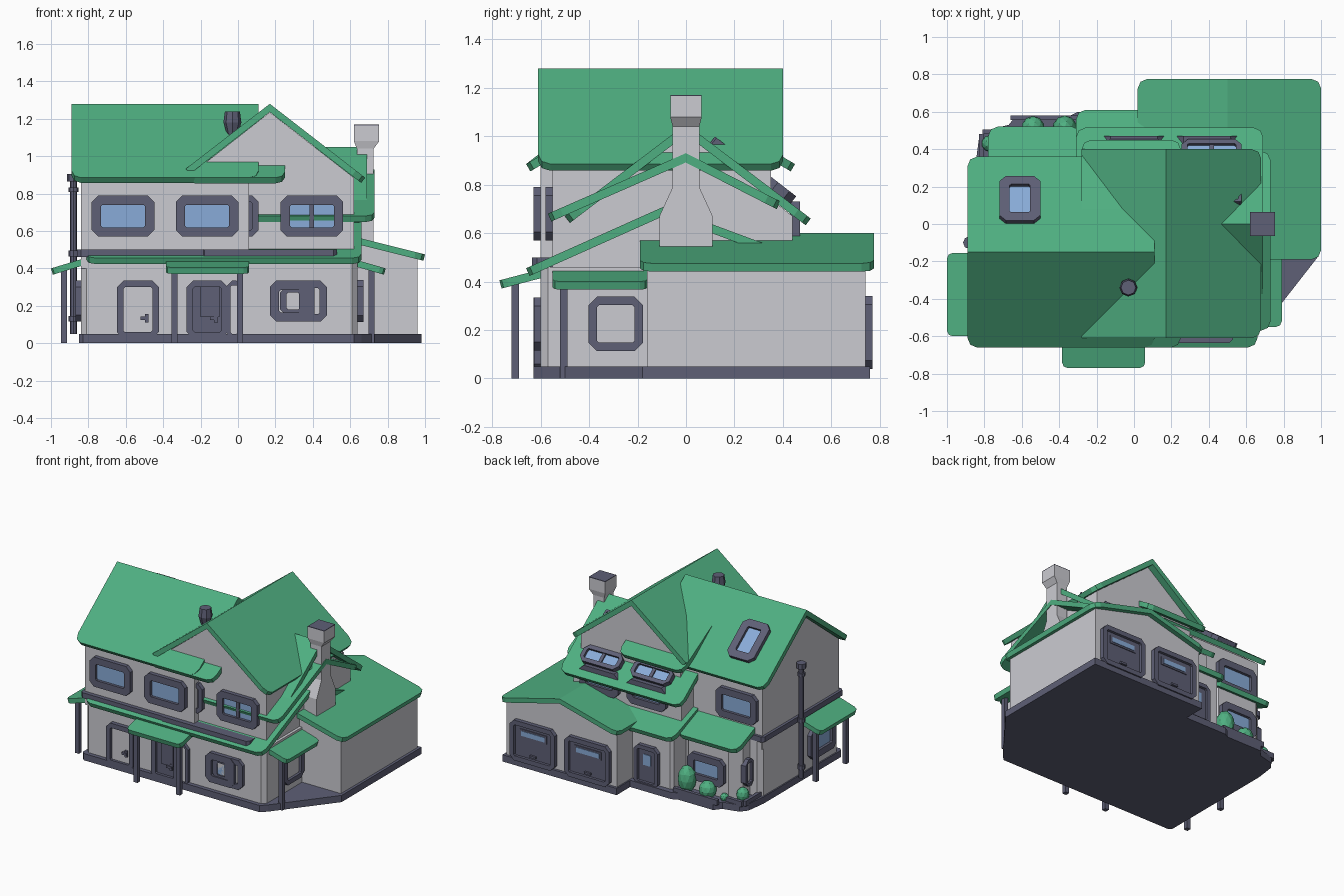
import bpy, bmesh, math
from mathutils import Vector, Matrix

if "Cube" in bpy.data.objects:
    bpy.data.objects.remove(bpy.data.objects["Cube"])


def material(name, rgb):
    m = bpy.data.materials.new(name)
    m.diffuse_color = (*rgb, 1)
    m.use_nodes = True
    m.node_tree.nodes["Principled BSDF"].inputs["Base Color"].default_value = m.diffuse_color
    return m


GREEN = material("roof green", (0.078, 0.43, 0.22))
WALL = material("wall grey", (0.60, 0.60, 0.64))
SLATE = material("slate trim", (0.112, 0.115, 0.18))
GLASS = material("window blue", (0.25, 0.41, 0.69))


def mesh(name, verts, faces, mat, M=None):
    bm = bmesh.new()
    vs = [bm.verts.new(M @ Vector(v) if M else v) for v in verts]
    for f in faces:
        bm.faces.new([vs[i] for i in f])
    bmesh.ops.recalc_face_normals(bm, faces=bm.faces)
    me = bpy.data.meshes.new(name)
    bm.to_mesh(me)
    bm.free()
    me.materials.append(mat)
    ob = bpy.data.objects.new(name, me)
    bpy.context.collection.objects.link(ob)
    return ob


def solid(name, low, high, mat, M=None):
    """Closed solid between two matching outlines."""
    n = len(low)
    faces = [range(n), range(n, 2 * n)]
    faces += [(i, (i + 1) % n, n + (i + 1) % n, n + i) for i in range(n)]
    return mesh(name, low + high, faces, mat, M)


def prism(name, pts, axis, a, b, mat, M=None):
    put = {'x': lambda p, d: (d, *p), 'y': lambda p, d: (p[0], d, p[1]), 'z': lambda p, d: (*p, d)}[axis]
    return solid(name, [put(p, a) for p in pts], [put(p, b) for p in pts], mat, M)


def octo(x0, x1, y0, y1, c=0.02):
    return [(x0 + c, y0), (x1 - c, y0), (x1, y0 + c), (x1, y1 - c),
            (x1 - c, y1), (x0 + c, y1), (x0, y1 - c), (x0, y0 + c)]


def box(name, x0, x1, y0, y1, z0, z1, mat, M=None):
    return prism(name, [(x0, y0), (x1, y0), (x1, y1), (x0, y1)], 'z', z0, z1, mat, M)


def panel(name, axis, u0, u1, ridge, eave, zr, ze, t=0.035, r=0.05):
    """One roof slope with rounded eave corners, running along axis."""
    s = 1 if eave > ridge else -1
    k = (zr - ze) / abs(eave - ridge)
    n = Vector((s * k, 1)).normalized()
    arc = [(r - r * math.cos(a), r - r * math.sin(a)) for a in (0, math.pi / 4, math.pi / 2)]
    pts = [(u0, ridge)] + [(u0 + a, eave - s * b) for a, b in arc]
    pts += [(u1 - a, eave - s * b) for a, b in reversed(arc)] + [(u1, ridge)]
    top, low = [], []
    for u, v in pts:
        z = zr - k * abs(v - ridge)
        v2, z2 = (v, z - t / n.y) if v == ridge else (v - n.x * t, z - n.y * t)
        top.append((u, v, z) if axis == 'x' else (v, u, z))
        low.append((u, v2, z2) if axis == 'x' else (v2, u, z2))
    return solid(name, low, top, GREEN)


def facing(loc, n):
    """Local x = width, y = up, z = outward."""
    n = Vector(n).normalized()
    side = Vector((0, 0, 1)).cross(n).normalized()
    up = n.cross(side)
    return Matrix.Translation(loc) @ Matrix((side, up, n)).transposed().to_4x4()


def frame(name, M, w, h, fill, border=0.05, depth=0.03, bars=0, c=0.035):
    """Chamfered frame ring with a recessed fill plate and optional mullions."""
    o = octo(-w / 2, w / 2, -h / 2, h / 2, c)
    i = octo(-w / 2 + border, w / 2 - border, -h / 2 + border, h / 2 - border, 0.008)
    v = [(*p, z) for z in (-0.01, depth) for ring in (o, i) for p in ring]
    f = []
    for k in range(8):
        j = (k + 1) % 8
        f += [(k, j, 8 + j, 8 + k), (16 + k, 16 + j, 24 + j, 24 + k),
              (k, j, 16 + j, 16 + k), (8 + k, 8 + j, 24 + j, 24 + k)]
    mesh(name + "_frame", v, f, SLATE, M)
    prism(name + "_pane", i, 'z', 0.002, 0.01, fill, M)
    for b in range(bars):
        x = (b + 1) * (w - 2 * border) / (bars + 1) - w / 2 + border
        box(name + "_mullion", x - 0.012, x + 0.012, -h / 2 + border, h / 2 - border, 0, 0.02, SLATE, M)


F, B, L, R = (0, -1, 0), (0, 1, 0), (-1, 0, 0), (1, 0, 0)

# Foundation and planter kerb
prism("foundation", [(-0.83, -0.63), (0.62, -0.63), (0.66, -0.59), (0.98, -0.18), (0.98, 0.76), (0.04, 0.76),
                     (0.04, 0.6), (-0.3, 0.6), (-0.34, 0.58), (-0.63, 0.58), (-0.67, 0.53), (-0.79, 0.5),
                     (-0.83, 0.45), (-0.85, 0.3), (-0.85, -0.61)], 'z', 0, 0.05, SLATE)

# Ground floor walls
prism("ground_floor_wall", octo(-0.84, 0.64, -0.6, 0.32, 0.03), 'z', 0.04, 0.46, WALL)
prism("rear_bay_wall", octo(-0.75, -0.28, 0, 0.47, 0.07), 'z', 0.04, 0.46, WALL)
prism("rear_hall_wall", octo(-0.28, 0.2, 0, 0.56, 0.02), 'z', 0.04, 0.44, WALL)
prism("garage_wall", [(0.05, 0.04), (0.96, 0.04), (0.96, 0.45), (0.5, 0.565), (0.05, 0.45)], 'y', -0.16, 0.74, WALL)

# Upper walls: left block, front gable, right cross gable
prism("left_upper_wall", [(-0.6, 0.4), (0.3, 0.4), (0.3, 0.88), (-0.15, 1.235), (-0.6, 0.88)], 'x', -0.84, 0.06, WALL)
prism("front_gable_wall", [(-0.2, 0.4), (0.62, 0.4), (0.62, 0.885), (0.17, 1.235), (-0.2, 0.945)], 'y', -0.55, 0.35, WALL)
prism("right_gable_wall", [(-0.5, 0.4), (0.44, 0.4), (0.44, 0.67), (0, 1.01), (-0.5, 0.62)], 'x', -0.27, 0.619, WALL)

# Main gable roofs
for s, side in ((-1, "front"), (1, "back")):
    panel("left_roof_" + side, 'x', -0.89, 0.11, -0.15, -0.15 + s * 0.51, 1.28, 0.885)
    panel("short_eave_" + side, 'x', -0.28, 0.25, -0.105, -0.105 + s * 0.555, 1.21, 0.885)
panel("gable_roof_right", 'y', -0.61, 0.4, 0.17, 0.68, 1.28, 0.885)
panel("gable_roof_left", 'y', -0.61, 0.4, 0.17, -0.28, 1.28, 0.932, r=0.005)
panel("cross_roof_front", 'x', 0.1, 0.69, 0, -0.5, 1.05, 0.67)
panel("cross_roof_back", 'x', -0.31, 0.69, 0, 0.515, 1.05, 0.66)

# Pent roofs between floors
panel("upper_pent_front", 'x', 0.06, 0.73, 0, -0.57, 0.93, 0.68)
panel("upper_pent_back", 'x', 0.06, 0.73, 0, 0.39, 0.93, 0.73)
panel("lower_pent_front", 'x', -0.81, 0.66, -0.09, -0.66, 0.71, 0.455)
panel("lower_pent_back", 'x', -0.31, 0.66, -0.09, 0.61, 0.71, 0.45)
panel("rear_bay_roof", 'x', -0.78, -0.28, 0.1, 0.52, 0.63, 0.455)
panel("garage_roof_right", 'y', -0.19, 0.775, 0.5, 1.0, 0.6, 0.475)
panel("garage_roof_left", 'y', -0.19, 0.775, 0.5, 0.02, 0.6, 0.475)

# Porch roofs and posts
panel("front_porch_roof", 'x', -0.385, 0.06, -0.58, -0.77, 0.455, 0.405, r=0.03)
panel("left_porch_roof", 'y', -0.6, -0.155, -0.82, -1.0, 0.455, 0.4, r=0.03)
panel("right_porch_roof", 'y', -0.55, -0.16, 0.6, 0.79, 0.455, 0.4, r=0.03)
for x, y in ((-0.34, -0.705), (0.01, -0.705), (-0.93, -0.55), (-0.93, -0.2), (0.715, -0.505)):
    box("porch_post", x - 0.016, x + 0.016, y - 0.016, y + 0.016, 0, 0.4, SLATE)

# Belt trim
prism("belt_trim_left", octo(-0.86, 0.04, -0.63, 0.32), 'z', 0.46, 0.5, SLATE)
prism("belt_trim_front", octo(-0.2, 0.53, -0.635, -0.5), 'z', 0.46, 0.5, SLATE)

# Upper windows
for x in (-0.615, -0.165):
    frame("front_upper_window", facing((x, -0.6, 0.68), F), 0.335, 0.22, GLASS)
frame("gable_window", facing((0.395, -0.55, 0.68), F), 0.335, 0.22, GLASS, bars=1)
frame("corner_window", facing((0.03, -0.55, 0.68), F), 0.16, 0.22, SLATE, border=0.035)
frame("rear_left_window", facing((-0.64, 0.3, 0.68), B), 0.335, 0.22, GLASS)
for x in (0.39, 0.0):
    frame("rear_window", facing((x, 0.44, 0.64), B), 0.32, 0.18, GLASS)

# Skylights
k = Vector((0, 0.775, 1))
frame("roof_skylight", facing((-0.61, 0.12, 1.07), k), 0.22, 0.3, GLASS, border=0.055)
for x in (0.415, 0.0):
    frame("rear_skylight", facing((x, 0.385, 0.768), k), 0.32, 0.13, GLASS, border=0.03, bars=1)
frame("small_skylight", facing((0.55, 0.125, 0.956), k), 0.05, 0.06, SLATE, border=0.015, c=0.008)

# Ground windows
frame("front_window", facing((0.29, -0.6, 0.225), F), 0.24, 0.22, WALL)
frame("front_window_inner", facing((0.295, -0.6, 0.225), F), 0.14, 0.16, GLASS, border=0.035, depth=0.02)
frame("front_side_window", facing((0.4, -0.6, 0.225), F), 0.15, 0.22, WALL, border=0.04, depth=0.025)
frame("right_window", facing((0.64, -0.29, 0.225), R), 0.225, 0.225, WALL, border=0.035)
frame("left_window", facing((-0.84, -0.38, 0.225), L), 0.3, 0.22, GLASS)
frame("bay_window", facing((-0.51, 0.47, 0.235), B), 0.3, 0.2, GLASS)
frame("bay_side_window", facing((-0.75, 0.36, 0.235), L), 0.1, 0.2, WALL, border=0.025)

# Front and rear doors
frame("left_door", facing((-0.535, -0.6, 0.18), F), 0.225, 0.31, WALL, border=0.035)
frame("entry_door", facing((-0.165, -0.6, 0.18), F), 0.22, 0.31, SLATE, border=0.035)
frame("entry_side_light", facing((-0.02, -0.6, 0.18), F), 0.09, 0.31, WALL, border=0.025, depth=0.025)
frame("rear_door", facing((-0.08, 0.56, 0.18), B), 0.2, 0.3, SLATE, border=0.03)
M = facing((-0.08, 0.56, 0.18), B)
box("rear_door_light", -0.03, 0.03, 0.0, 0.08, 0, 0.015, GLASS, M)
for x in (-0.5, -0.13):
    box("door_handle", x - 0.02, x + 0.02, -0.63, -0.6, 0.125, 0.142, SLATE)
    box("door_handle_plate", x + 0.002, x + 0.022, -0.625, -0.6, 0.11, 0.157, SLATE)
box("entry_door_panel", -0.2, -0.1, -0.62, -0.6, 0.14, 0.3, SLATE)

# Garage doors
for x in (0.73, 0.28):
    M = facing((x, 0.74, 0.19), B)
    frame("garage_door", M, 0.37, 0.3, SLATE, border=0.035)
    box("garage_door_light_frame", -0.11, 0.11, 0.03, 0.09, 0, 0.016, SLATE, M)
    box("garage_door_light", -0.095, 0.095, 0.042, 0.078, 0.01, 0.02, GLASS, M)
    box("garage_door_handle", -0.025, 0.025, -0.1, -0.085, 0, 0.025, SLATE, M)


# Chimney: stacked sections lofted by height
def loft(name, secs, mat):
    rings = [[(x0, y0, z), (x1, y0, z), (x1, y1, z), (x0, y1, z)] for x0, x1, y0, y1, z in secs]
    n = len(rings)
    f = [range(4), range(4 * n - 4, 4 * n)]
    f += [(4 * r + i, 4 * r + (i + 1) % 4, 4 * r + 4 + (i + 1) % 4, 4 * r + 4 + i)
          for r in range(n - 1) for i in range(4)]
    return mesh(name, [p for r in rings for p in r], f, mat)


loft("chimney", [(0.6, 0.725, -0.11, 0.11, 0.45), (0.6, 0.725, -0.11, 0.11, 0.67), (0.635, 0.725, -0.055, 0.055, 0.79),
                 (0.635, 0.725, -0.055, 0.055, 1.04), (0.62, 0.755, -0.065, 0.065, 1.08),
                 (0.62, 0.755, -0.065, 0.065, 1.165)], WALL)
box("chimney_cap", 0.62, 0.755, -0.065, 0.065, 1.165, 1.17, SLATE)


def cyl(name, x, y, z0, z1, r0, r1, sides=8):
    ring = [(math.cos(2 * math.pi * i / sides), math.sin(2 * math.pi * i / sides)) for i in range(sides)]
    solid(name, [(x + r0 * a, y + r0 * b, z0) for a, b in ring], [(x + r1 * a, y + r1 * b, z1) for a, b in ring], SLATE)


# Roof vent
cyl("vent_pipe", -0.03, -0.34, 1.0, 1.13, 0.03, 0.03)
cyl("vent_flare", -0.03, -0.34, 1.12, 1.18, 0.03, 0.048)
cyl("vent_cap", -0.03, -0.34, 1.18, 1.24, 0.048, 0.04)

# Downspout with clamps
cyl("downspout", -0.88, -0.1, 0.05, 0.9, 0.018, 0.018)
for z, h, r in ((0.885, 0.04, 0.034), (0.82, 0.025, 0.027), (0.48, 0.03, 0.027), (0.13, 0.03, 0.027)):
    cyl("downspout_clamp", -0.88, -0.1, z - h / 2, z + h / 2, r, r)

# Planter kerb and bushes
for x0, x1, y0, y1 in ((-0.66, -0.3, 0.555, 0.58), (-0.83, -0.805, 0.3, 0.48), (-0.81, -0.65, 0.48, 0.505)):
    box("planter_kerb", x0, x1, y0, y1, 0.04, 0.08, SLATE)
for x, y, r, h in ((-0.37, 0.515, 0.065, 0.1), (-0.54, 0.515, 0.062, 0.065), (-0.77, 0.43, 0.045, 0.055), (-0.66, 0.49, 0.03, 0.03)):
    bpy.ops.mesh.primitive_ico_sphere_add(subdivisions=2, radius=1, location=(x, y, 0.04 + h))
    ob = bpy.context.object
    ob.name = "bush"
    ob.scale = (r, r, h)
    ob.data.materials.append(GREEN)
